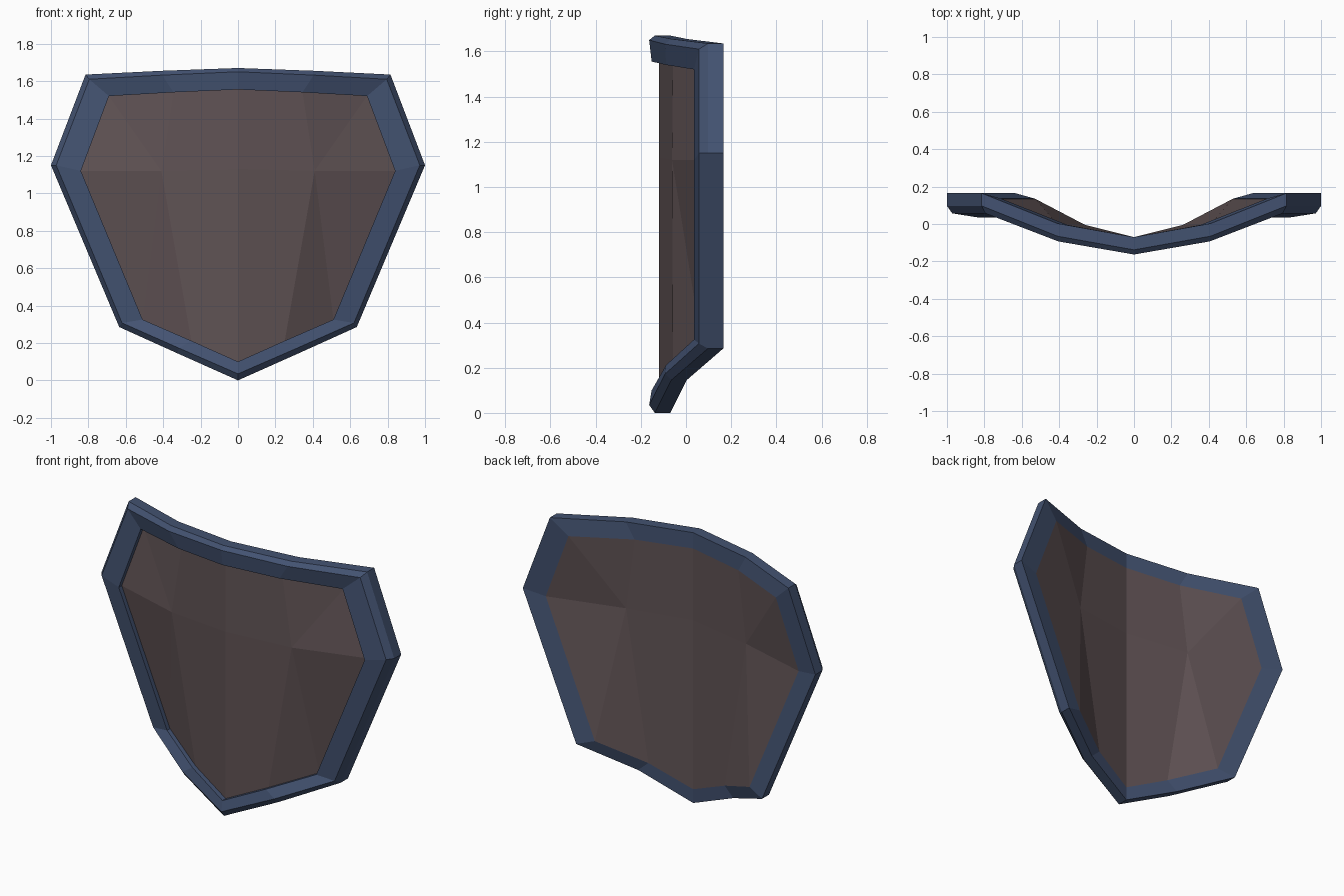
import bpy, bmesh

if "Cube" in bpy.data.objects:
    bpy.data.objects.remove(bpy.data.objects["Cube"])

def material(name, rgb):
    m = bpy.data.materials.new(name)
    m.diffuse_color = (*rgb, 1)
    m.use_nodes = True
    m.node_tree.nodes["Principled BSDF"].inputs["Base Color"].default_value = m.diffuse_color
    return m

BLUE = material("slate blue", (0.056, 0.085, 0.165))
BROWN = material("dull brown", (0.116, 0.085, 0.089))

# Right half outlines (x, z), top centre round to bottom tip
OUTER = [(0, 1.67), (.41, 1.655), (.815, 1.635), (1, 1.15), (.635, .285), (.325, .145), (0, 0)]
BEVEL = [(0, 1.65), (.405, 1.632), (.795, 1.61), (.972, 1.15), (.62, .307), (.315, .172), (0, .035)]
INNER = [(0, 1.555), (.345, 1.54), (.69, 1.52), (.84, 1.12), (.51, .325), (.25, .212), (0, .1)]
BACK = [(a + (c - a) * .85, b + (d - b) * .85) for (a, b), (c, d) in zip(OUTER, INNER)]

# Depths for the same points
Y_OUT = [-.07, .003, .165, .165, .165, .003, -.07]
Y_EDGE = [y - .068 for y in Y_OUT]
Y_BEVEL = [-.163, -.093, .057, .057, .057, -.093, -.163]
Y_INNER = [-.152, -.088, .036, .036, .036, -.088, -.152]
Y_PANEL = [-.12, -.058, .065, .065, .065, -.058, -.12]
Y_BACK = [-.07, -.005, .135, .135, .135, -.005, -.07]

def ring(outline, ys):
    half = [(x, y, z) for (x, z), y in zip(outline, ys)]
    return half + [(-x, y, z) for x, y, z in half[5:0:-1]]

def finish(name, bm, mat):
    bmesh.ops.recalc_face_normals(bm, faces=bm.faces)
    me = bpy.data.meshes.new(name)
    bm.to_mesh(me)
    bm.free()
    me.materials.append(mat)
    ob = bpy.data.objects.new(name, me)
    bpy.context.collection.objects.link(ob)

def bridge(bm, a, b):
    n = len(a)
    for i in range(n):
        j = (i + 1) % n
        bm.faces.new((a[i], a[j], b[j], b[i]))

# Rim: bevelled section swept round the outline
bm = bmesh.new()
section = [(OUTER, Y_OUT), (OUTER, Y_EDGE), (BEVEL, Y_BEVEL),
           (INNER, Y_INNER), (INNER, Y_PANEL), (BACK, Y_BACK)]
loops = [[bm.verts.new(p) for p in ring(o, y)] for o, y in section]
for k, loop in enumerate(loops):
    bridge(bm, loop, loops[(k + 1) % len(loops)])
finish("shield_rim", bm, BLUE)

# Panel: curved faceted front and back sheets joined at the border
bm = bmesh.new()
borders = []
for outline, ys, yc, ym in ((INNER, Y_PANEL, -.12, -.062), (BACK, Y_BACK, -.07, 0)):
    v = [bm.verts.new(p) for p in ring(outline, ys)]
    centre = bm.verts.new((0, yc, 1.13))
    for s in (1, -1):
        p = [v[s * i % 12] for i in range(7)]
        mid = bm.verts.new((s * .41, ym, 1.12))
        for i in range(1, 5):
            bm.faces.new((mid, p[i], p[i + 1]))
        bm.faces.new((centre, p[0], p[1], mid))
        bm.faces.new((centre, mid, p[5], p[6]))
    borders.append(v)
bridge(bm, *borders)
finish("shield_panel", bm, BROWN)
